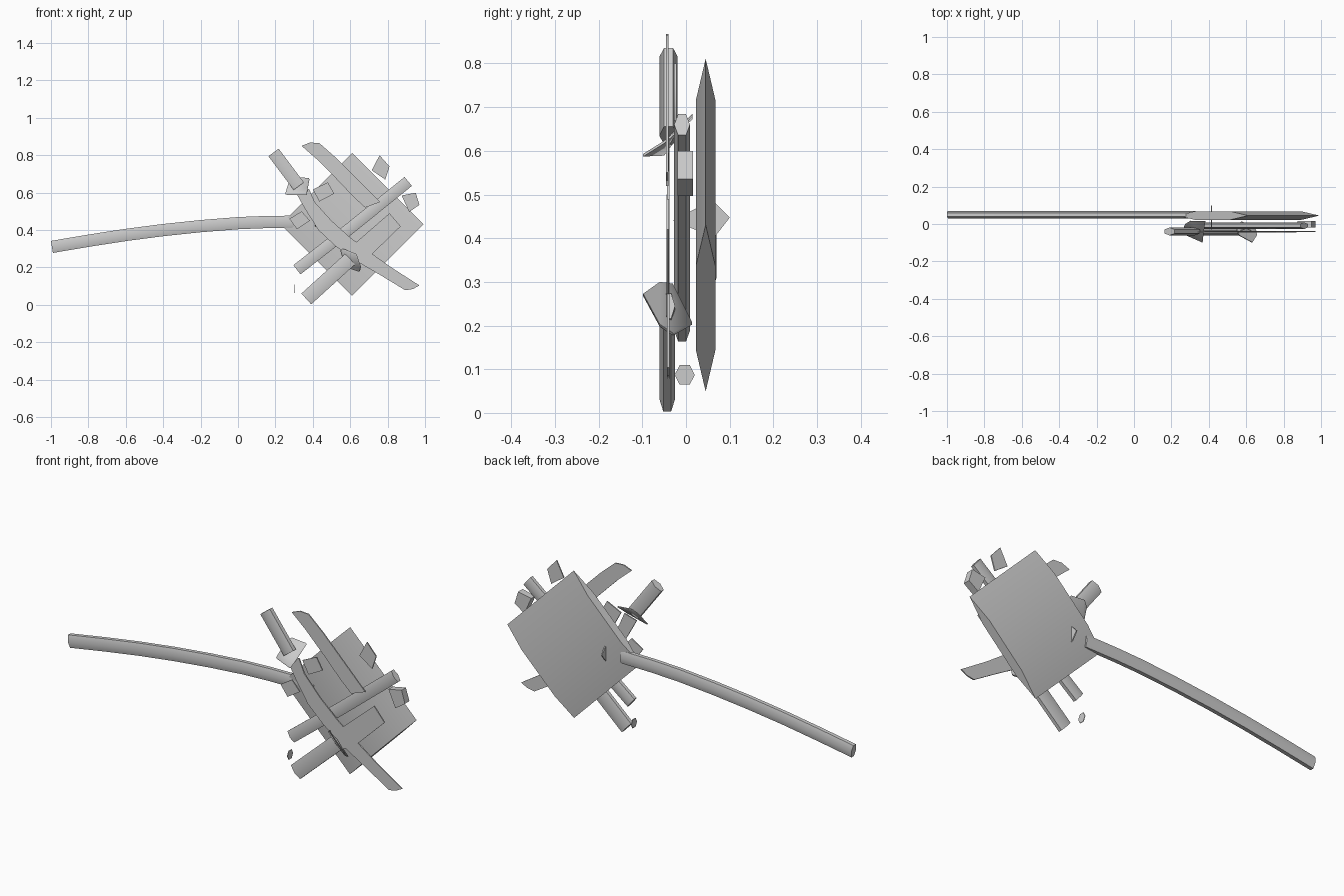
import bpy, math
from math import pi
from mathutils import Vector

if "Cube" in bpy.data.objects:
    bpy.data.objects.remove(bpy.data.objects["Cube"])


def make(name, verts, faces):
    me = bpy.data.meshes.new(name)
    me.from_pydata(verts, [], faces)
    ob = bpy.data.objects.new(name, me)
    bpy.context.collection.objects.link(ob)
    bpy.ops.object.select_all(action='DESELECT')
    ob.select_set(True)
    bpy.context.view_layer.objects.active = ob
    bpy.ops.object.mode_set(mode='EDIT')
    bpy.ops.mesh.select_all(action='SELECT')
    bpy.ops.mesh.normals_make_consistent(inside=False)
    bpy.ops.object.mode_set(mode='OBJECT')
    bpy.ops.object.shade_smooth_by_angle(angle=math.radians(65))
    return ob


def tube(name, path, y, width, depth, edge_point=False):
    """Six-sided stroke along an x/z path; width in the x/z plane, depth in y."""
    pts = [Vector((x, 0, z)) for x, z in path]
    off = 0 if edge_point else pi / 6
    k = math.cos(off)
    kd = 1 if not edge_point else math.cos(pi / 6)
    verts, faces, n = [], [], len(pts)
    for i, p in enumerate(pts):
        t = (pts[min(i + 1, n - 1)] - pts[max(i - 1, 0)]).normalized()
        side = Vector((-t.z, 0, t.x))
        for j in range(6):
            a = off + j * pi / 3
            v = p + side * (math.cos(a) / k * width / 2)
            verts.append((v.x, y + math.sin(a) / kd * depth / 2, v.z))
    for i in range(n - 1):
        for j in range(6):
            j2 = (j + 1) % 6
            faces.append((i*6 + j, i*6 + j2, i*6 + 6 + j2, i*6 + 6 + j))
    faces += [tuple(range(6)), tuple(range(n*6 - 6, n*6))]
    return make(name, verts, faces)


def plate(name, pts, offset):
    """Thin plate: a 3D outline thickened by an offset vector."""
    n = len(pts)
    o = Vector(offset)
    verts = [Vector(p) - o / 2 for p in pts] + [Vector(p) + o / 2 for p in pts]
    faces = [tuple(range(n)), tuple(range(n, 2 * n))]
    faces += [(i, (i+1) % n, n + (i+1) % n, n + i) for i in range(n)]
    return make(name, verts, faces)


def flat(name, outline, y, thick=0.006):
    return plate(name, [(x, y, z) for x, z in outline], (0, thick, 0))


# Broad head and long curved handle
tube("head_slab", [(.42, .62), (.80, .24)], .045, .54, .045, True)
tube("long_handle", [(-.995, .31), (-.8, .343), (-.6, .374), (-.4, .40), (-.2, .421),
                     (0, .437), (.15, .443), (.33, .445)], .05, .065, .04)

# Long crossing bar and two grips
tube("cross_bar", [(.91, .66), (.60, .41), (.315, .188)], -.009, .062, .036)
tube("lower_grip", [(.365, .032), (.60, .245)], -.043, .078, .036)
tube("upper_grip", [(.19, .815), (.325, .635)], -.04, .068, .042)

# Flat blades
flat("lower_blade", [(.58, .29), (.63, .22), (.70, .255), (.87, .42), (.81, .49)], -.042)
flat("upper_blade", [(.38, .62), (.41, .55), (.50, .45), (.60, .36), (.70, .285), (.82, .20),
                     (.97, .104), (.935, .085), (.895, .078), (.76, .16), (.64, .23),
                     (.52, .315), (.43, .40), (.36, .51), (.31, .60)], -.041)
flat("short_blade", [(.34, .85), (.385, .868), (.435, .865), (.52, .79), (.63, .68),
                     (.76, .55), (.68, .52), (.62, .575), (.52, .68), (.42, .78)], -.043)

# Tilted guards around the grips
plate("lower_guard", [(.63, -.098, .27), (.56, -.06, .297), (.55, -.03, .293),
                      (.575, .014, .205), (.65, -.03, .18), (.655, -.06, .2)], (.006, 0, .006))
plate("upper_guard", [(.365, -.098, .59), (.255, -.05, .592), (.275, 0, .66),
                      (.30, .015, .682), (.38, .015, .675), (.37, -.05, .62)], (-.004, 0, .006))
flat("bar_guard", [(.875, .585), (.95, .60), (.97, .535), (.915, .497)], -.002, .036)

# Small loose chips
flat("chip_1", [(.40, .617), (.48, .655), (.515, .595), (.435, .553)], -.042)
flat("chip_2", [(.275, .46), (.34, .50), (.385, .45), (.315, .405)], -.042)
flat("chip_3", [(.757, .80), (.81, .74), (.787, .67), (.715, .72)], -.025)

# Edge-on thin pieces
plate("thin_fin", [(.415, -.03, .44), (.415, .06, .488), (.415, .1, .447),
                   (.415, .065, .402)], (.006, 0, 0))
plate("thin_disc", [(.30, -.003 + .023 * math.cos(i * pi / 3), .087 + .026 * math.sin(i * pi / 3))
                    for i in range(6)], (.003, 0, 0))
